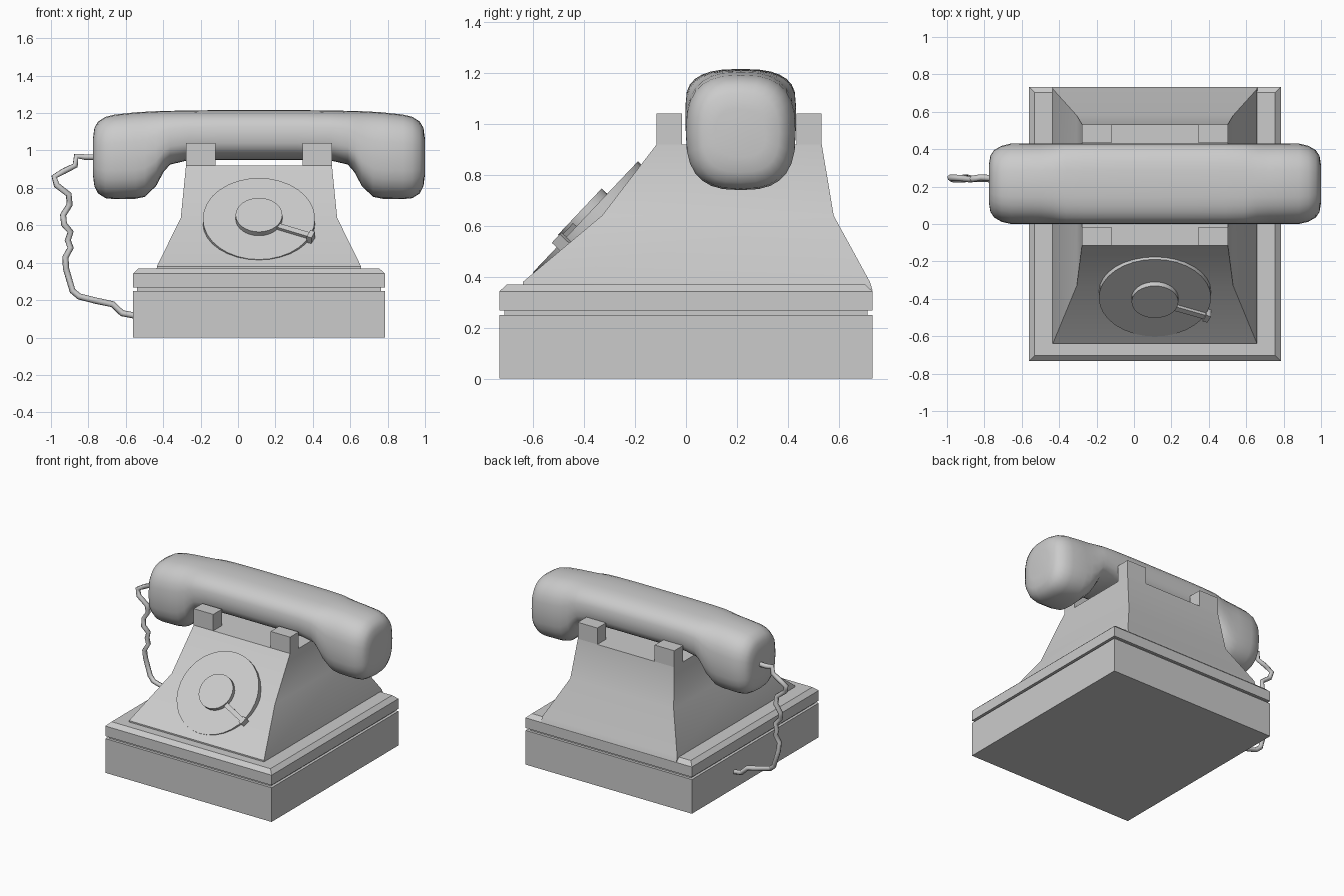
import bpy, bmesh, math
from mathutils import Matrix

if "Cube" in bpy.data.objects:
    bpy.data.objects.remove(bpy.data.objects["Cube"])

CX = 0.112  # symmetry plane of the telephone (cord sits off to the left)


def make(name, verts, faces, smooth=None):
    me = bpy.data.meshes.new(name)
    me.from_pydata(verts, [], faces)
    bm = bmesh.new()
    bm.from_mesh(me)
    bmesh.ops.recalc_face_normals(bm, faces=bm.faces)
    bm.to_mesh(me)
    bm.free()
    ob = bpy.data.objects.new(name, me)
    bpy.context.collection.objects.link(ob)
    if smooth:
        bpy.ops.object.select_all(action='DESELECT')
        bpy.context.view_layer.objects.active = ob
        ob.select_set(True)
        bpy.ops.object.shade_smooth_by_angle(angle=math.radians(smooth))
    return ob


def loft(name, rings, smooth=None):
    """Skin equal-length closed rings and cap both ends."""
    n = len(rings[0])
    verts = [v for r in rings for v in r]
    faces = [(k * n + i, k * n + (i + 1) % n, (k + 1) * n + (i + 1) % n, (k + 1) * n + i)
             for k in range(len(rings) - 1) for i in range(n)]
    last = (len(rings) - 1) * n
    faces += [tuple(range(n)), tuple(range(last, last + n))]
    return make(name, verts, faces, smooth)


def rect(hw, y0, y1, z):
    return [(CX - hw, y0, z), (CX + hw, y0, z), (CX + hw, y1, z), (CX - hw, y1, z)]


def box(name, x0, x1, y0, y1, z0, z1, matrix=None):
    ob = loft(name, [[(x0, y0, z), (x1, y0, z), (x1, y1, z), (x0, y1, z)] for z in (z0, z1)])
    if matrix:
        ob.data.transform(matrix)
    return ob


# Base: plinth, shadow groove and chamfered top plate
loft("base", [rect(0.673 - i, -0.733 + i, 0.733 - i, z) for i, z in
              ((0, 0), (0, 0.25), (0.02, 0.25), (0.02, 0.268), (0, 0.268), (0, 0.342), (0.03, 0.37))])

# Flared body, flush with the base at the back
loft("body", [rect(0.548, -0.64, 0.733, 0.345), rect(0.546, -0.64, 0.722, 0.38),
              rect(0.418, -0.33, 0.58, 0.64), rect(0.39, -0.115, 0.533, 0.92)], 30)

# Four cradle posts
for side, s in (("left", -1), ("right", 1)):
    for end, y0, y1 in (("front", -0.115, -0.015), ("back", 0.433, 0.533)):
        xa, xb = sorted((CX + s * 0.39, CX + s * 0.232))
        box(f"cradle_post_{side}_{end}", xa, xb, y0, y1, 0.915, 1.04)

# Dial parts share one tilted frame
tilt = Matrix.Translation((CX, -0.395, 0.635)) @ Matrix.Rotation(math.radians(46.6), 4, 'X')


def disc(name, r, z0, z1):
    ring = [(r * math.cos(a), r * math.sin(a)) for a in (math.tau * i / 32 for i in range(32))]
    ob = loft(name, [[(x, y, z) for x, y in ring] for z in (z0, z1)], 30)
    ob.data.transform(tilt)


disc("dial_plate", 0.3, -0.065, 0.0)
disc("dial_hub", 0.125, -0.005, 0.03)
stop = tilt @ Matrix.Rotation(math.radians(-22.5), 4, 'Z')
box("finger_stop_arm", 0.115, 0.32, -0.036, -0.004, -0.005, 0.018, stop)
box("finger_stop_tip", 0.295, 0.322, -0.045, 0.005, -0.05, 0.026, stop)

# Handset: rounded sections along x, mirrored about the middle
# (distance from centre, bottom z, top z, half width)
half = [(0.888, 0.87, 1.06, 0.1), (0.88, 0.81, 1.12, 0.15), (0.86, 0.77, 1.155, 0.18),
        (0.82, 0.745, 1.18, 0.203), (0.77, 0.74, 1.192, 0.215), (0.66, 0.742, 1.204, 0.216),
        (0.61, 0.752, 1.207, 0.216), (0.55, 0.81, 1.21, 0.216), (0.51, 0.885, 1.211, 0.216),
        (0.475, 0.925, 1.212, 0.216), (0.38, 0.947, 1.214, 0.216), (0.2, 0.95, 1.216, 0.216)]
stations = [(-d, *r) for d, *r in half] + [(d, *r) for d, *r in reversed(half)]


def section(d, zb, zt, hw, n=28, e=2 / 2.7):
    pts = []
    for i in range(n):
        c, s = math.cos(math.tau * i / n), math.sin(math.tau * i / n)
        pts.append((CX + d, 0.215 + hw * math.copysign(abs(c) ** e, c),
                    (zb + zt) / 2 + (zt - zb) / 2 * math.copysign(abs(s) ** e, s)))
    return pts


loft("handset", [section(*s) for s in stations], 60)

# Wavy cord from the handset to the base
path = [(-0.74, 0.965), (-0.82, 0.965), (-0.865, 0.97), (-0.87, 0.92), (-0.93, 0.89), (-0.983, 0.86),
        (-0.97, 0.815), (-0.905, 0.765), (-0.9, 0.71), (-0.935, 0.655), (-0.93, 0.605),
        (-0.895, 0.565), (-0.91, 0.52), (-0.895, 0.48), (-0.922, 0.43), (-0.92, 0.37),
        (-0.885, 0.25), (-0.85, 0.22), (-0.76, 0.197), (-0.67, 0.178), (-0.62, 0.13), (-0.54, 0.115)]
cu = bpy.data.curves.new("cord", 'CURVE')
cu.dimensions = '3D'
cu.bevel_depth = 0.017
cu.bevel_resolution = 1
cu.use_fill_caps = True
sp = cu.splines.new('POLY')
sp.points.add(len(path) - 1)
for i, (p, (x, z)) in enumerate(zip(sp.points, path)):
    p.co = (x, 0.243 + 0.006 * math.sin(i * 1.7), z, 1)
bpy.context.collection.objects.link(bpy.data.objects.new("cord", cu))
